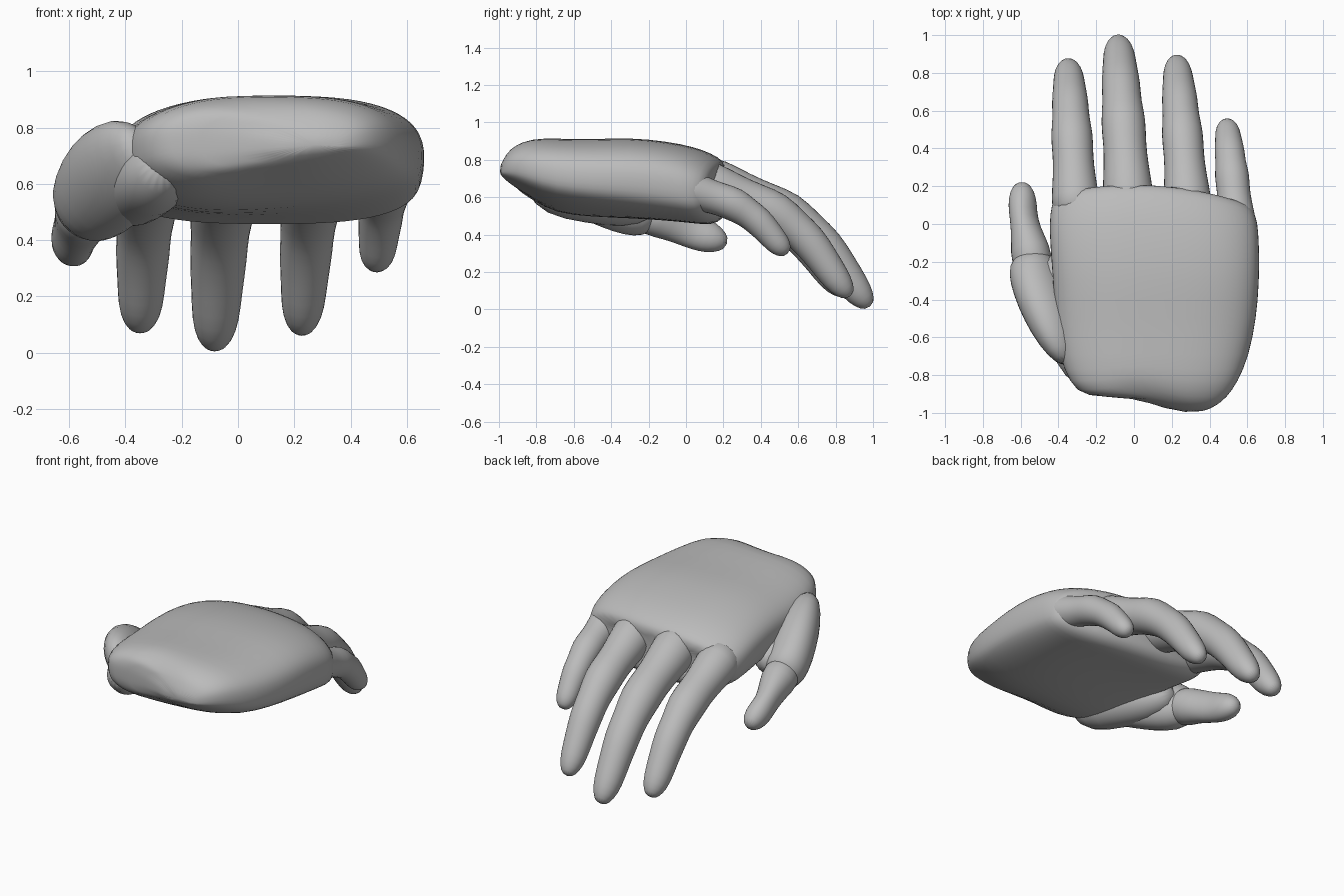
import bpy, bmesh, math
from mathutils import Vector

skin = bpy.data.materials.new("plain grey")
skin.diffuse_color = (0.5, 0.5, 0.5, 1)
SEG = 16


def loft(name, rings):
    """Skin a list of closed rings, cap both ends and smooth."""
    bm = bmesh.new()
    vr = [[bm.verts.new(p) for p in r] for r in rings]
    for a, b in zip(vr, vr[1:]):
        n = len(a)
        for i in range(n):
            bm.faces.new((a[i], a[(i + 1) % n], b[(i + 1) % n], b[i]))
    bm.faces.new(vr[0])
    bm.faces.new(vr[-1])
    bmesh.ops.recalc_face_normals(bm, faces=bm.faces)
    for f in bm.faces:
        f.smooth = True
    me = bpy.data.meshes.new(name)
    bm.to_mesh(me)
    bm.free()
    me.materials.append(skin)
    ob = bpy.data.objects.new(name, me)
    bpy.context.collection.objects.link(ob)
    mod = ob.modifiers.new("round", 'SUBSURF')
    mod.levels = mod.render_levels = 1
    return ob


def power(v, e):
    return math.copysign(abs(v) ** e, v)


def limb(name, pts, roll=0.0):
    """Tube through (x, y, z, half width, half thickness) stations."""
    rings = []
    for i, (x, y, z, w, h) in enumerate(pts):
        p, q = pts[max(i - 1, 0)], pts[min(i + 1, len(pts) - 1)]
        t = (Vector(q[:3]) - Vector(p[:3])).normalized()
        side = t.cross(Vector((math.sin(roll), 0, math.cos(roll)))).normalized()
        up = side.cross(t)
        rings.append([Vector((x, y, z)) + side * w * math.cos(a) + up * h * math.sin(a)
                      for a in (2 * math.pi * k / SEG for k in range(SEG))])
    return loft(name, rings)


# Palm: y, left, right, bottom, top
palm = [(-1.0, 0.18, 0.36, 0.70, 0.76), (-0.96, 0.0, 0.44, 0.66, 0.84),
        (-0.92, -0.27, 0.49, 0.63, 0.88), (-0.84, -0.34, 0.55, 0.58, 0.915),
        (-0.70, -0.40, 0.61, 0.51, 0.915), (-0.50, -0.42, 0.65, 0.49, 0.91),
        (-0.30, -0.43, 0.665, 0.485, 0.92), (-0.10, -0.445, 0.665, 0.475, 0.90),
        (0.05, -0.45, 0.66, 0.46, 0.87), (0.14, -0.44, 0.65, 0.45, 0.835),
        (0.20, -0.42, 0.62, 0.48, 0.80), (0.22, -0.38, 0.56, 0.54, 0.75)]
rings = []
for y, l, r, b, t in palm:
    ring = []
    for k in range(32):
        a = 2 * math.pi * k / 32
        c = power(math.cos(a), 0.7)
        s = power(math.sin(a), 0.8 if math.sin(a) > 0 else 0.65)
        x = (l + r) / 2 + (r - l) / 2 * c
        z = (b + t) / 2 + (t - b) / 2 * s
        # back of the hand falls to the thumb side, heel rises on the other side
        z -= 0.06 * max(0, -x - 0.05) * max(0, s)
        z += 0.09 * max(0, x) * max(0, -s) * max(0, min(1, (-0.2 - y) / 0.4))
        # knuckle line arches back at both sides, and a notch splits the heel
        dy = -0.28 * x * x * max(0, min(1, (y + 0.3) / 0.5))
        dy += 0.05 * math.exp(-((x - 0.03) / 0.13) ** 2) * max(0, min(1, (-0.7 - y) / 0.2))
        ring.append((x, y + dy, z))
    rings.append(ring)
loft("palm", rings)

# Fingers: path fraction, drop fraction, width blend, knuckle factor
shape = [(0, 0, 0, 1.0), (.13, .045, .1, 1.04), (.27, .13, .25, .98), (.40, .195, .4, .99),
         (.53, .27, .45, 1.09), (.64, .395, .6, .99), (.74, .52, .7, 1.07),
         (.83, .69, .8, 1.0), (.91, .85, .95, 1.02), (.965, .945, 1, .8), (1, 1, 1, .35)]
fingers = {  # start xyz, tip xyz, half width at start and tip
    "index_finger": ((-0.305, 0.03, 0.67), (-0.35, 0.86, 0.08), 0.13, 0.078),
    "middle_finger": ((-0.025, 0.05, 0.70), (-0.085, 0.985, 0.015), 0.138, 0.082),
    "ring_finger": ((0.29, 0.03, 0.69), (0.225, 0.88, 0.07), 0.13, 0.075),
    "little_finger": ((0.55, -0.06, 0.66), (0.49, 0.545, 0.3), 0.106, 0.064)}
for name, (s, e, w0, w1) in fingers.items():
    limb(name, [(s[0] + (e[0] - s[0]) * f, s[1] + (e[1] - s[1]) * f, s[2] + (e[2] - s[2]) * d,
                 (w0 + (w1 - w0) * b) * k, (w0 + (w1 - w0) * b) * k)
                for f, d, b, k in shape])

# Thumb: fleshy base and outer segment
limb("thumb_base", [(-0.34, -0.74, 0.72, 0.04, 0.06), (-0.36, -0.68, 0.71, 0.085, 0.14),
                    (-0.41, -0.55, 0.66, 0.125, 0.185), (-0.475, -0.40, 0.60, 0.135, 0.19),
                    (-0.525, -0.28, 0.54, 0.13, 0.165), (-0.545, -0.20, 0.515, 0.12, 0.135),
                    (-0.555, -0.15, 0.505, 0.06, 0.07)], roll=-0.5)
limb("thumb_tip", [(-0.525, -0.27, 0.53, 0.07, 0.08), (-0.54, -0.19, 0.51, 0.12, 0.12),
                   (-0.56, -0.08, 0.47, 0.09, 0.105), (-0.583, 0.02, 0.425, 0.07, 0.1),
                   (-0.59, 0.10, 0.395, 0.077, 0.095), (-0.592, 0.17, 0.37, 0.068, 0.075),
                   (-0.595, 0.22, 0.35, 0.03, 0.03)], roll=-0.3)

# Pad under the thumb on the palm side
limb("thumb_pad", [(-0.26, -0.84, 0.68, 0.06, 0.06), (-0.29, -0.72, 0.63, 0.13, 0.135),
                   (-0.34, -0.52, 0.60, 0.14, 0.14), (-0.40, -0.32, 0.56, 0.13, 0.13),
                   (-0.44, -0.16, 0.55, 0.07, 0.07)])
